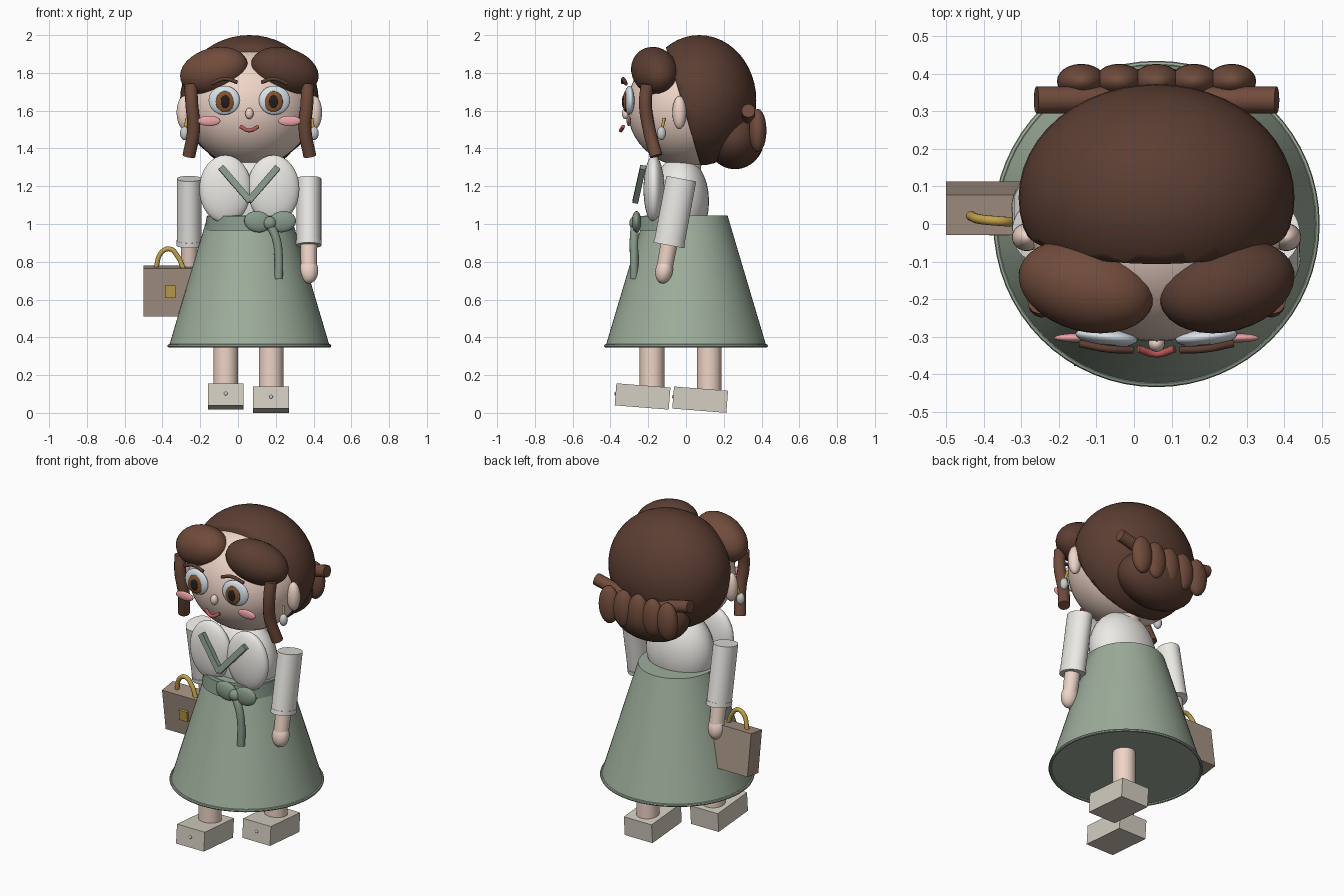
import bpy, bmesh
from math import radians
from mathutils import Vector

if "Cube" in bpy.data.objects:
    bpy.data.objects.remove(bpy.data.objects["Cube"])

CX = 0.06  # body centre line


def material(name, rgb):
    m = bpy.data.materials.new(name)
    m.diffuse_color = (*rgb, 1)
    m.use_nodes = True
    m.node_tree.nodes["Principled BSDF"].inputs["Base Color"].default_value = m.diffuse_color
    return m


HAIR = material("hair_brown", (0.105, 0.048, 0.032))
LOCK = material("lock_brown", (0.165, 0.072, 0.045))
SKIN = material("skin", (0.86, 0.66, 0.57))
CLOTH = material("blouse_white", (0.84, 0.82, 0.78))
GREEN = material("skirt_green", (0.34, 0.42, 0.33))
SASH = material("sash_green", (0.24, 0.32, 0.25))
SHOE = material("shoe_cream", (0.66, 0.62, 0.54))
BAG = material("bag_taupe", (0.38, 0.29, 0.23))
GOLD = material("gold", (0.55, 0.36, 0.07))
PEARL = material("pearl", (0.85, 0.85, 0.83))
EYE = material("eye_white", (0.68, 0.76, 0.82))
IRIS = material("iris_brown", (0.22, 0.09, 0.03))
DARK = material("pupil_dark", (0.02, 0.012, 0.01))
PINK = material("cheek_pink", (0.85, 0.38, 0.40))
RED = material("mouth_red", (0.5, 0.10, 0.09))


def finish(name, mat, smooth=True):
    o = bpy.context.object
    o.name = name
    o.data.materials.clear()
    o.data.materials.append(mat)
    if smooth:
        bpy.ops.object.shade_smooth_by_angle(angle=radians(35))
    return o


def ball(name, loc, size, mat, rot=(0, 0, 0), seg=32):
    bpy.ops.mesh.primitive_uv_sphere_add(segments=seg, ring_count=seg // 2, location=loc,
                                         rotation=[radians(a) for a in rot])
    bpy.context.object.scale = size
    return finish(name, mat)


def box(name, loc, size, mat, rot=(0, 0, 0)):
    bpy.ops.mesh.primitive_cube_add(size=1, location=loc, rotation=[radians(a) for a in rot])
    bpy.context.object.scale = size
    return finish(name, mat, False)


def rod(name, a, b, r1, r2, mat, squash=(1, 1), seg=32):
    # capped cone or cylinder from a to b
    a, b = Vector(a), Vector(b)
    d = b - a
    bpy.ops.mesh.primitive_cone_add(vertices=seg, radius1=r1, radius2=r2, depth=d.length, location=(a + b) / 2)
    o = bpy.context.object
    o.rotation_euler = d.to_track_quat('Z', 'Y').to_euler() if abs(d.x) > 1e-6 else \
        (Vector((0, 0, 1)).rotation_difference(d)).to_euler()
    o.scale = (*squash, 1)
    return finish(name, mat)


def tube(name, pts, r, mat):
    cu = bpy.data.curves.new(name, 'CURVE')
    cu.dimensions = '3D'
    cu.bevel_depth, cu.bevel_resolution, cu.resolution_u, cu.use_fill_caps = r, 4, 6, True
    sp = cu.splines.new('BEZIER')
    sp.bezier_points.add(len(pts) - 1)
    for bp, p in zip(sp.bezier_points, pts):
        bp.co = p
        bp.handle_left_type = bp.handle_right_type = 'AUTO'
    o = bpy.data.objects.new(name, cu)
    bpy.context.collection.objects.link(o)
    bpy.ops.object.select_all(action='DESELECT')
    o.select_set(True)
    bpy.context.view_layer.objects.active = o
    bpy.ops.object.convert(target='MESH')
    return finish(name, mat)


def side_tube(name, pts, r, mat, s):
    return tube(name, [(CX + s * x, y, z) for x, y, z in pts], r, mat)


# head, neck and hair shell trimmed along a sloping hairline
ball("head", (CX, 0, 1.617), (0.335, 0.312, 0.312), SKIN, seg=48)
rod("neck", (CX, 0, 1.22), (CX, 0, 1.4), 0.08, 0.08, SKIN)
shell = ball("hair_shell", (CX, 0.07, 1.655), (0.367, 0.302, 0.345), HAIR, seg=48)
bpy.ops.object.transform_apply(location=True, rotation=True, scale=True)
bm = bmesh.new()
bm.from_mesh(shell.data)
cut = bmesh.ops.bisect_plane(bm, geom=bm.verts[:] + bm.edges[:] + bm.faces[:], plane_co=(0, -0.105, 1.93),
                             plane_no=(0, -0.61, -0.18), clear_outer=True)
bmesh.ops.contextual_create(bm, geom=[e for e in cut['geom_cut'] if isinstance(e, bmesh.types.BMEdge)])
bm.to_mesh(shell.data)
bm.free()

# bun with a row of braid puffs and a sagging strand
ball("bun", (CX, 0.26, 1.455), (0.25, 0.155, 0.165), HAIR)
for i in range(-2, 3):
    ball("braid_puff", (CX + i * 0.1, 0.38, 1.495), (0.065, 0.046, 0.115), LOCK, seg=24)
tube("bun_strand", [(CX - 0.32, 0.33, 1.6), (CX, 0.33, 1.54), (CX + 0.32, 0.33, 1.6)], 0.036, LOCK)

# mirrored head details
for s in (-1, 1):
    ball("bang", (CX + s * 0.187, -0.166, 1.81), (0.187, 0.12, 0.122), LOCK if s < 0 else HAIR, (0, 15 * s, 15 * s))
    side_tube("side_lock", [(0.31, -0.205, 1.74), (0.305, -0.215, 1.64), (0.295, -0.195, 1.5),
                            (0.32, -0.158, 1.36)], 0.034, LOCK, s)
    ball("ear", (CX + s * 0.345, -0.035, 1.59), (0.04, 0.037, 0.088), SKIN, seg=24)
    side_tube("earring_hook", [(0.33, -0.115, 1.56), (0.34, -0.128, 1.5)], 0.008, GOLD, s)
    ball("earring_pearl", (CX + s * 0.343, -0.13, 1.48), (0.024, 0.024, 0.036), PEARL, seg=20)
    ball("eye", (CX + s * 0.133, -0.3, 1.655), (0.083, 0.026, 0.077), EYE, (0, 0, 6 * s))
    ball("iris", (CX + s * 0.128, -0.32, 1.648), (0.05, 0.014, 0.056), IRIS, seg=24)
    ball("pupil", (CX + s * 0.128, -0.331, 1.648), (0.024, 0.008, 0.034), DARK, seg=20)
    side_tube("eyebrow", [(0.063, -0.335, 1.75), (0.13, -0.332, 1.768), (0.203, -0.318, 1.742)], 0.01, HAIR, s)
    ball("cheek", (CX + s * 0.213, -0.303, 1.546), (0.06, 0.012, 0.027), PINK, seg=24)
ball("nose", (CX, -0.318, 1.585), (0.022, 0.022, 0.03), SKIN, seg=20)
tube("mouth", [(CX - 0.048, -0.332, 1.516), (CX, -0.345, 1.495), (CX + 0.048, -0.332, 1.516)], 0.01, RED)

# blouse
ball("torso", (CX, -0.03, 1.12), (0.21, 0.152, 0.24), CLOTH)
for s in (-1, 1):
    ball("blouse_panel", (CX + s * 0.127, -0.17, 1.185), (0.138, 0.055, 0.18), CLOTH)
    top, low = Vector((CX + s * 0.15, -0.228, 1.3)), Vector((CX - s * 0.005, -0.268, 1.12))
    lapel = box("lapel", (top + low) / 2, (0.034, 0.03, (top - low).length), SASH)
    lapel.rotation_euler = Vector((0, 0, 1)).rotation_difference(top - low).to_euler()

# skirt, hem and tied sash
rod("skirt", (CX, 0, 0.355), (CX, 0, 1.045), 0.425, 0.22, GREEN, seg=64)
bpy.ops.mesh.primitive_torus_add(major_radius=0.425, minor_radius=0.009, major_segments=64, minor_segments=8,
                                 location=(CX, 0, 0.355))
finish("skirt_hem", GREEN)
rod("sash", (CX, -0.025, 0.965), (CX, -0.025, 1.043), 0.237, 0.225, SASH, seg=48)
for x, t in ((0.105, 10), (0.235, -8)):
    ball("bow_loop", (x, -0.262, 1.012), (0.073, 0.025, 0.056), SASH, (0, t, 0), 24)
ball("bow_knot", (0.168, -0.272, 1.005), (0.035, 0.028, 0.035), SASH, seg=20)
tube("sash_tail", [(0.165, -0.268, 1.0), (0.2, -0.275, 0.93), (0.215, -0.275, 0.83), (0.214, -0.275, 0.71)],
     0.023, SASH)

# swinging arms: left hand back, right hand forward
for x, top_y, swing in ((-0.258, -0.02, 1), (0.375, -0.025, -1)):
    shoulder, wrist = Vector((x, top_y, 1.24)), Vector((x, top_y + swing * 0.065, 0.893))
    step = (wrist - shoulder).normalized()
    rod("sleeve", wrist, shoulder, 0.066, 0.066, CLOTH, (1, 1.22))
    rod("cuff", wrist + step * 0.006, wrist - step * 0.02, 0.068, 0.068, CLOTH, (1, 1.22))
    rod("forearm", wrist + step * 0.12, wrist, 0.042, 0.045, SKIN)
    ball("hand", wrist + step * 0.143, (0.05, 0.046, 0.068), SKIN, (swing * 10.6, 0, 0), 24)

# handbag
box("handbag", (-0.36, 0.042, 0.646), (0.28, 0.108, 0.257), BAG, (8, 0, 0))
box("bag_clasp", (-0.358, -0.016, 0.643), (0.055, 0.02, 0.065), GOLD, (8, 0, 0))
tube("bag_handle", [(-0.435, 0.022, 0.765), (-0.405, 0.012, 0.85), (-0.362, 0.008, 0.868),
                    (-0.32, 0.005, 0.83), (-0.29, 0.0, 0.765)], 0.013, GOLD)

# legs and shoes in mid step
for x, y, z, leg_y in ((-0.065, -0.23, 0.087, -0.18), (0.175, 0.075, 0.07, 0.123)):
    rod("leg", (x, leg_y, z), (x, leg_y, 0.4), 0.065, 0.065, SKIN)
    box("shoe", (x, y, z), (0.19, 0.287, 0.117), SHOE, (-4.5, 0, 0))
    ball("shoe_button", (x, y - 0.143, z + 0.015), (0.01, 0.006, 0.01), SHOE, seg=12)
